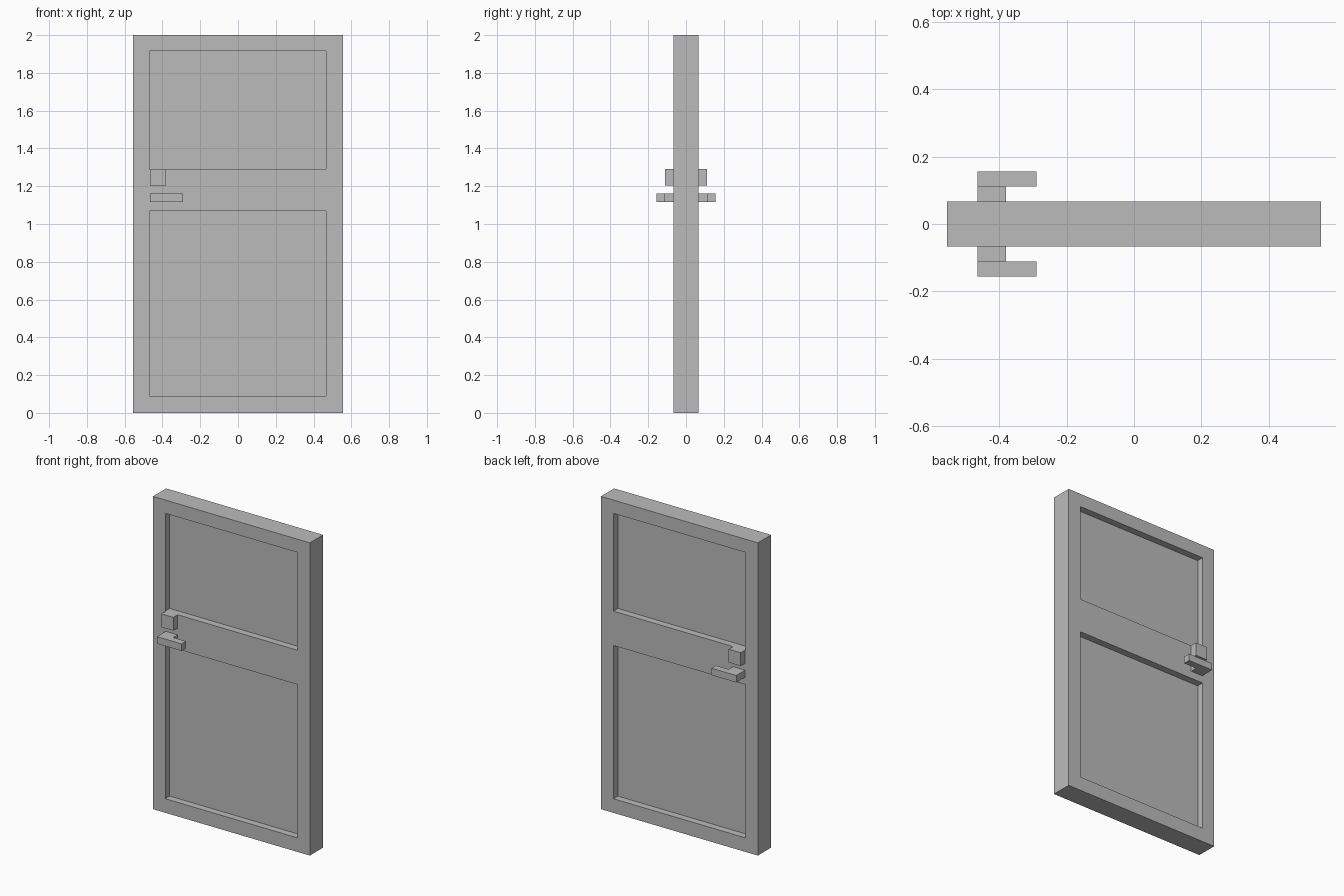
import bpy
import bmesh
from mathutils import Vector

if "Cube" in bpy.data.objects:
    bpy.data.objects.remove(bpy.data.objects["Cube"], do_unlink=True)

HALF_WIDTH, HEIGHT, STEP = 0.555, 2.0, 0.0445
HALF_DEPTH = 1.5 * STEP
PANEL_X = (-0.468, 0.466)
PANELS_Z = ((0.09, 1.07), (1.29, 1.915))
HARDWARE_X = -0.465

grey = bpy.data.materials.new("plain_grey")
grey.use_nodes = True
colour = (0.5, 0.5, 0.5, 1)
grey.diffuse_color = colour
grey.node_tree.nodes["Principled BSDF"].inputs["Base Color"].default_value = colour


def finish(name, bm):
    bmesh.ops.recalc_face_normals(bm, faces=bm.faces)
    mesh = bpy.data.meshes.new(name)
    bm.to_mesh(mesh)
    bm.free()
    mesh.materials.append(grey)
    obj = bpy.data.objects.new(name, mesh)
    bpy.context.collection.objects.link(obj)
    return obj


def add_box(bm, low, high):
    low, high = Vector(low), Vector(high)
    verts = bmesh.ops.create_cube(bm, size=1)["verts"]
    bmesh.ops.scale(bm, vec=high - low, verts=verts)
    bmesh.ops.translate(bm, vec=(low + high) / 2, verts=verts)


def cut(bm, point, normal):
    geom = bm.verts[:] + bm.edges[:] + bm.faces[:]
    bmesh.ops.bisect_plane(bm, geom=geom, plane_co=point, plane_no=normal)


# Door leaf with two recessed panels on each side
bm = bmesh.new()
add_box(bm, (-HALF_WIDTH, -HALF_DEPTH, 0), (HALF_WIDTH, HALF_DEPTH, HEIGHT))
for x in PANEL_X:
    cut(bm, (x, 0, 0), (1, 0, 0))
for z in PANELS_Z[0] + PANELS_Z[1]:
    cut(bm, (0, 0, z), (0, 0, 1))
bm.normal_update()


def is_panel(face):
    c = face.calc_center_median()
    return (abs(face.normal.y) > 0.9 and PANEL_X[0] < c.x < PANEL_X[1]
            and any(low < c.z < high for low, high in PANELS_Z))


for face in [f for f in bm.faces if is_panel(f)]:
    inward = -face.normal * STEP
    new = bmesh.ops.extrude_face_region(bm, geom=[face])["geom"]
    moved = [g for g in new if isinstance(g, bmesh.types.BMVert)]
    bmesh.ops.translate(bm, vec=inward, verts=moved)
    if face.is_valid:
        bmesh.ops.delete(bm, geom=[face], context='FACES_ONLY')
finish("door_leaf", bm)

# Lock block and L-shaped lever on both sides
for side, label in ((-1, "front"), (1, "back")):
    bm = bmesh.new()
    add_box(bm, (HARDWARE_X, min(side * HALF_DEPTH, side * (HALF_DEPTH + STEP)), 1.205),
            (-0.38, max(side * HALF_DEPTH, side * (HALF_DEPTH + STEP)), 1.29))
    finish(label + "_lock", bm)

    near, mid, far = (side * (HALF_DEPTH + n * STEP) for n in range(3))
    profile = [(HARDWARE_X, near), (-0.38, near), (-0.38, mid),
               (-0.29, mid), (-0.29, far), (HARDWARE_X, far)]
    bm = bmesh.new()
    base = bm.faces.new([bm.verts.new((x, y, 1.117)) for x, y in profile])
    new = bmesh.ops.extrude_face_region(bm, geom=[base], use_keep_orig=True)["geom"]
    top = [g for g in new if isinstance(g, bmesh.types.BMVert)]
    bmesh.ops.translate(bm, vec=(0, 0, STEP), verts=top)
    finish(label + "_lever", bm)
